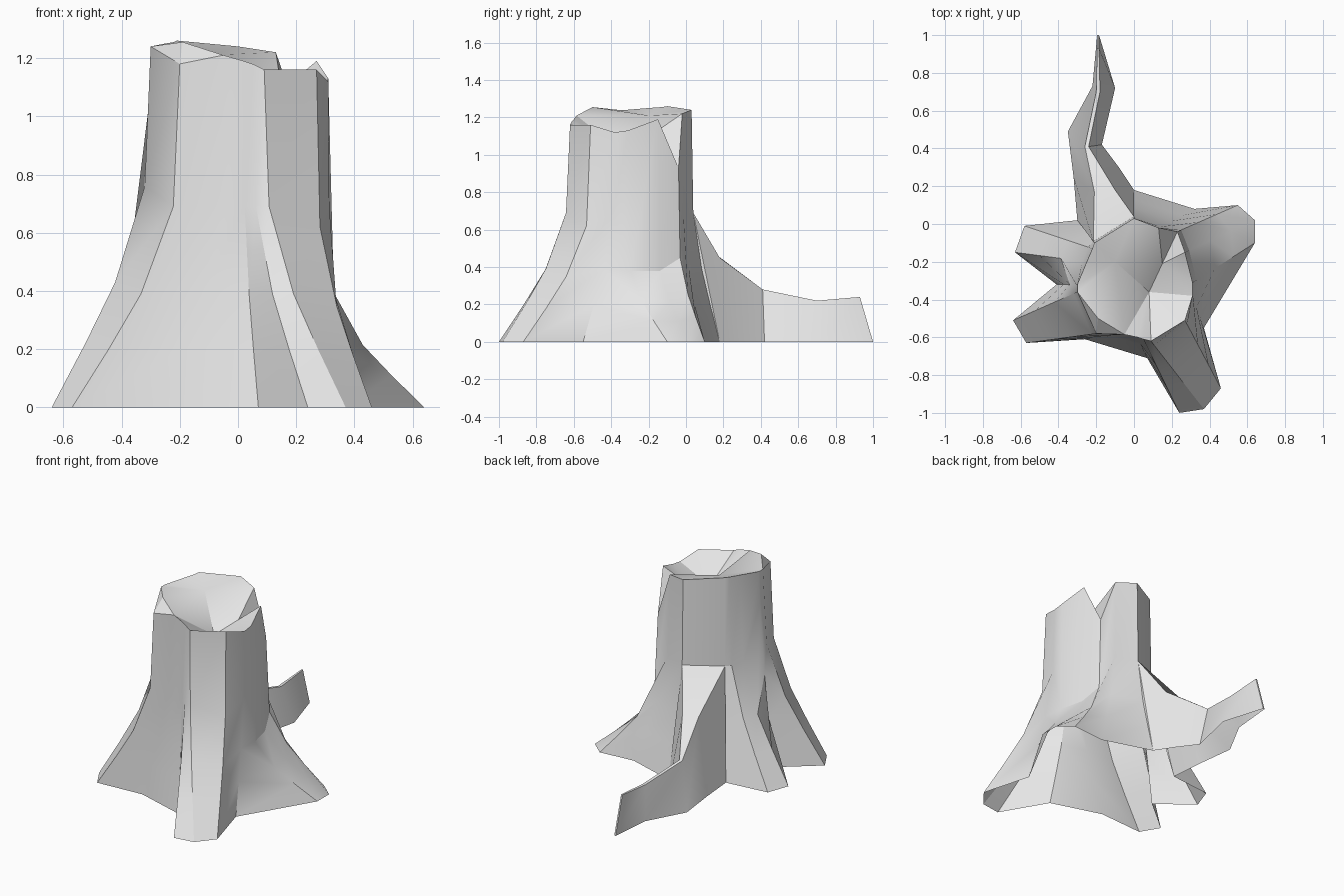
import bpy
import bmesh
import math
from mathutils import Vector

cube = bpy.data.objects.get("Cube")
if cube:
    bpy.data.objects.remove(cube, do_unlink=True)


def make_material(name, value):
    mat = bpy.data.materials.new(name)
    mat.use_nodes = True
    colour = (value, value, value, 1)
    mat.diffuse_color = colour
    mat.node_tree.nodes["Principled BSDF"].inputs["Base Color"].default_value = colour
    return mat


# Bark columns, counter-clockwise: ground x, y, rim x, y, z, flare height
COLUMNS = [
    (.64, -.1, .31, -.31, 1.13, .55),    # left root
    (.64, .02, .27, -.15, 1.19, .55),
    (.55, .1, .23, -.04, .93, .65),      # crack in the rim
    (.32, .08, .13, -.02, 1.22, 1),
    (.0, .18, .0, .03, 1.24, 1),         # long back root starts
    (-.3, .02, -.21, -.1, 1.26, 1),      # long back root ends
    (-.58, -.01, -.22, -.13, 1.255, 1),  # right root
    (-.63, -.15, -.25, -.2, 1.25, 1),
    (-.41, -.32, -.3, -.32, 1.24, 1.5),  # valley
    (-.64, -.51, -.3, -.36, 1.24, 1.1),  # front right root
    (-.57, -.63, -.2, -.58, 1.18, 1),
    (-.26, -.61, -.05, -.585, 1.21, 1),
    (.07, -.71, .02, -.6, 1.19, 1),      # valley
    (.24, -1, .05, -.61, 1.18, 1),       # front root
    (.37, -.98, .09, -.62, 1.16, 1),
    (.46, -.87, .27, -.51, 1.16, .9),
    (.37, -.55, .31, -.38, 1.12, 1),
]
# How far a column still leans out to its ground point at each height
FLARE = [(0, 1), (.2, .66), (.39, .36), (.69, .06)]
BACK = 4

bm = bmesh.new()


def column_verts(gx, gy, rx, ry, rz, height):
    ground, rim = Vector((gx, gy)), Vector((rx, ry))
    verts = []
    for z, lean in FLARE:
        p = rim.lerp(ground, lean)
        verts.append(bm.verts.new((p.x, p.y, z * height)))
    return verts + [bm.verts.new((rx, ry, rz))]


def bridge(a, b, levels):
    for k in levels:
        bm.faces.new((a[k], b[k], b[k + 1], a[k + 1]))


def fan(centre, ring):
    for p, q in zip(ring, ring[1:]):
        bm.faces.new((centre, p, q))


# Trunk wall, left open where the long root joins
columns = [column_verts(*c) for c in COLUMNS]
count = len(columns)
top = len(FLARE)
for i, col in enumerate(columns):
    first = top - 1 if i == BACK else 0
    bridge(col, columns[(i + 1) % count], range(first, top))

# Long back root: right and left ground points with a ridge between
a, b = columns[BACK], columns[BACK + 1]
bm.faces.new((a[0], a[3], a[2], a[1]))
bm.faces.new(b[:top])
SECTIONS = [
    ((-.08, .3, 0), (-.1, .18, .45), (-.21, .17, .46), (-.32, .25, 0)),
    ((-.17, .42, 0), (-.24, .41, .28), (-.26, .41, .28), (-.35, .49, 0)),
    ((-.1, .72, 0), (-.18, .7, .22), (-.2, .7, .22), (-.22, .73, 0)),
    ((-.185, 1, 0), (-.185, .93, .24), (-.195, .93, .24), (-.195, 1, 0)),
]
previous = [a[0], a[3], b[3], b[0]]
for section in SECTIONS:
    ring = [bm.verts.new(p) for p in section]
    bridge(previous, ring, range(3))
    previous = ring
bm.faces.new(previous)

# Broken top: a high platform with a chipped corner, a lower hollow
# and a cracked slope
rim = [c[top] for c in columns]
high = bm.verts.new((-.1, -.2, 1.21))
chip = bm.verts.new((-.19, -.5, 1.255))
low = bm.verts.new((.08, -.36, 1.03))
crack = bm.verts.new((.15, -.21, 1.09))
fan(high, rim[3:10] + [chip, rim[11], low, crack, rim[3]])
fan(chip, rim[9:12])
fan(low, rim[11:] + [crack])
fan(crack, rim[-1:] + rim[:4])

mesh = bpy.data.meshes.new("tree_stump")
bm.to_mesh(mesh)
bm.free()
stump = bpy.data.objects.new("tree_stump", mesh)
bpy.context.collection.objects.link(stump)
mesh.materials.append(make_material("pale_grey_bark", .8))

# Soft bark facets with crisp ridges
bpy.ops.object.select_all(action="DESELECT")
stump.select_set(True)
bpy.context.view_layer.objects.active = stump
bpy.ops.object.shade_smooth_by_angle(angle=math.radians(30))
